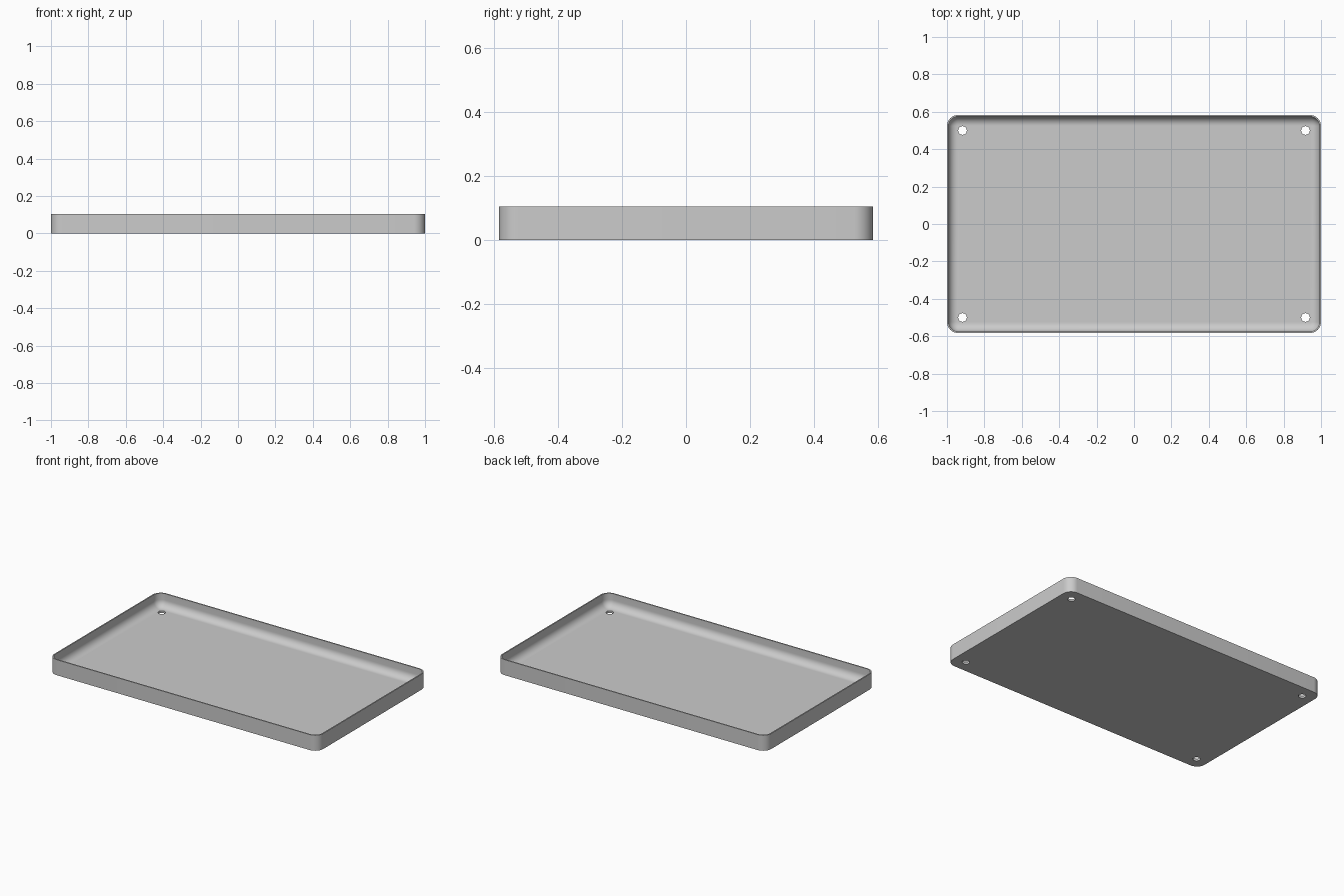
import bpy, bmesh
from math import pi, sin, cos, radians

cube = bpy.data.objects.get("Cube")
if cube:
    bpy.data.objects.remove(cube, do_unlink=True)

HALF_X, HALF_Y, HEIGHT = 1.0, 0.583, 0.104
CORNER, WALL, FLOOR, COVE = 0.06, 0.008, 0.014, 0.048
HOLE_X, HOLE_Y, HOLE_R = 0.917, 0.5, 0.023
STEPS = 10

grey = bpy.data.materials.new("light grey")
grey.use_nodes = True
colour = (0.6, 0.6, 0.6, 1)
grey.diffuse_color = colour
grey.node_tree.nodes["Principled BSDF"].inputs["Base Color"].default_value = colour


def ring(bm, inset, z):
    """Rounded rectangle of vertices, inset from the outer edge."""
    r = CORNER - inset
    verts = []
    for i, (sx, sy) in enumerate([(1, 1), (-1, 1), (-1, -1), (1, -1)]):
        cx, cy = sx * (HALF_X - CORNER), sy * (HALF_Y - CORNER)
        for k in range(STEPS + 1):
            a = (i + k / STEPS) * pi / 2
            verts.append(bm.verts.new((cx + r * cos(a), cy + r * sin(a), z)))
    return verts


# Tray shell: outer wall, thin rim, then a rounded cove down to the floor
profile = [(0, 0), (0, HEIGHT), (WALL, HEIGHT)]
for k in range(STEPS + 1):
    a = k / STEPS * pi / 2
    profile.append((WALL + COVE * (1 - cos(a)), FLOOR + COVE * (1 - sin(a))))

bm = bmesh.new()
rings = [ring(bm, inset, z) for inset, z in profile]
for low, high in zip(rings, rings[1:]):
    n = len(low)
    for i in range(n):
        j = (i + 1) % n
        bm.faces.new((low[i], low[j], high[j], high[i]))
bm.faces.new(rings[0][::-1])
bm.faces.new(rings[-1])
bmesh.ops.recalc_face_normals(bm, faces=bm.faces)
mesh = bpy.data.meshes.new("tray")
bm.to_mesh(mesh)
bm.free()
mesh.materials.append(grey)
tray = bpy.data.objects.new("tray", mesh)
bpy.context.collection.objects.link(tray)

# Four screw holes through the floor, one near each corner
bm = bmesh.new()
for sx in (-1, 1):
    for sy in (-1, 1):
        made = bmesh.ops.create_cone(bm, cap_ends=True, segments=32,
                                     radius1=HOLE_R, radius2=HOLE_R, depth=0.1)
        bmesh.ops.translate(bm, verts=made["verts"], vec=(sx * HOLE_X, sy * HOLE_Y, 0))
mesh = bpy.data.meshes.new("hole_cutter")
bm.to_mesh(mesh)
bm.free()
mesh.materials.append(grey)
cutter = bpy.data.objects.new("hole_cutter", mesh)
bpy.context.collection.objects.link(cutter)

cut = tray.modifiers.new("screw holes", "BOOLEAN")
cut.operation = "DIFFERENCE"
cut.solver = "EXACT"
cut.object = cutter

bpy.ops.object.select_all(action="DESELECT")
tray.select_set(True)
bpy.context.view_layer.objects.active = tray
bpy.ops.object.modifier_apply(modifier=cut.name)
bpy.data.objects.remove(cutter, do_unlink=True)
bpy.ops.object.shade_smooth_by_angle(angle=radians(30))
